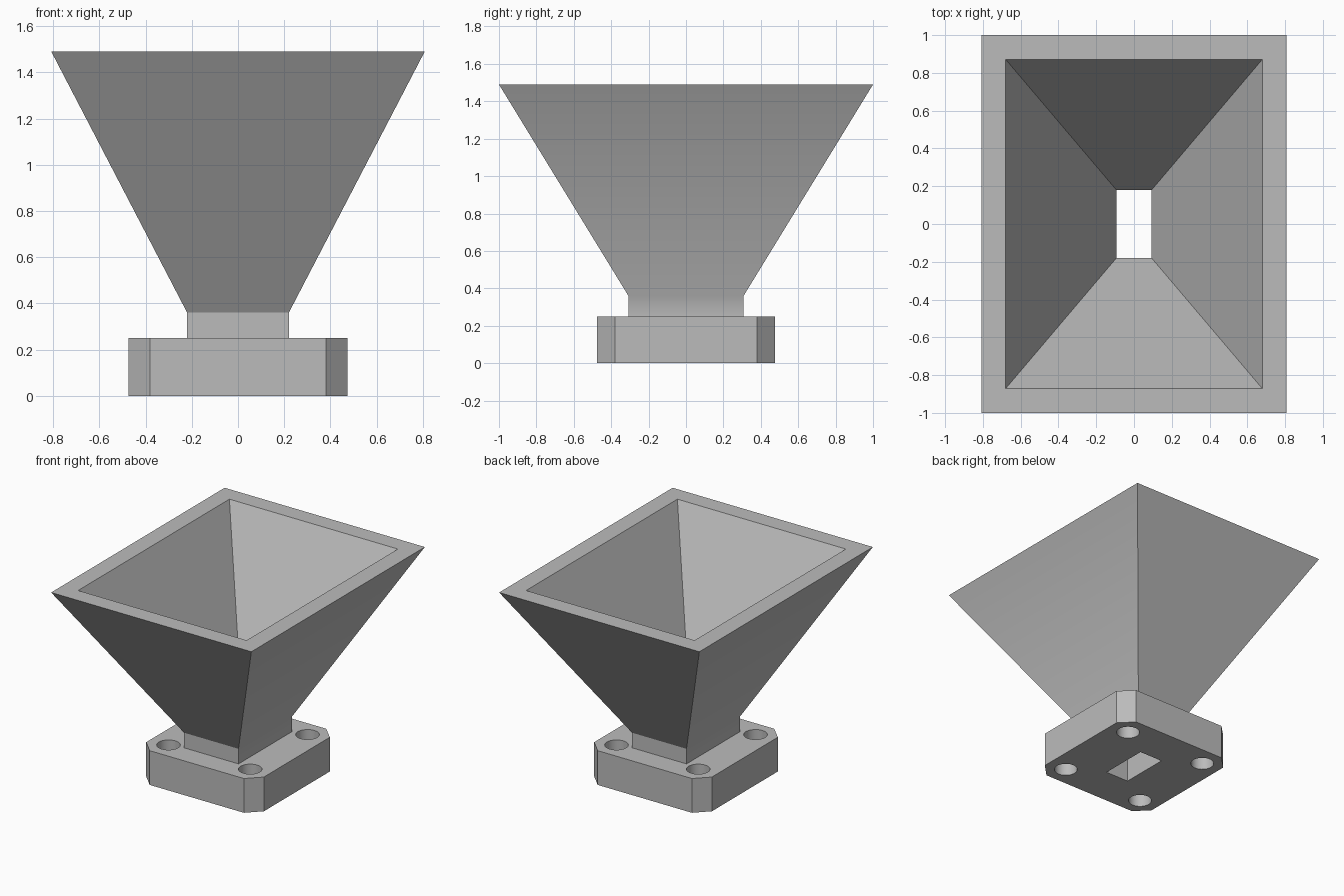
import bpy
import bmesh
from math import radians

if "Cube" in bpy.data.objects:
    bpy.data.objects.remove(bpy.data.objects["Cube"], do_unlink=True)

# Single grey metal colour
metal = bpy.data.materials.new("grey_metal")
metal.use_nodes = True
metal.diffuse_color = (0.5, 0.5, 0.5, 1)
metal.node_tree.nodes["Principled BSDF"].inputs["Base Color"].default_value = (0.5, 0.5, 0.5, 1)

FLANGE, CHAMFER, FLANGE_TOP = 0.475, 0.095, 0.25
NECK_TOP, MOUTH_TOP = 0.36, 1.49
BORE_X, BORE_Y = 0.093, 0.18


def make_object(name, bm):
    bmesh.ops.recalc_face_normals(bm, faces=bm.faces)
    mesh = bpy.data.meshes.new(name)
    bm.to_mesh(mesh)
    bm.free()
    obj = bpy.data.objects.new(name, mesh)
    bpy.context.collection.objects.link(obj)
    obj.data.materials.append(metal)
    return obj


def select(obj):
    bpy.ops.object.select_all(action='DESELECT')
    obj.select_set(True)
    bpy.context.view_layer.objects.active = obj


def cut(obj, cutter):
    mod = obj.modifiers.new("cut", 'BOOLEAN')
    mod.operation, mod.solver, mod.object = 'DIFFERENCE', 'EXACT', cutter
    select(obj)
    bpy.ops.object.modifier_apply(modifier=mod.name)
    bpy.data.objects.remove(cutter, do_unlink=True)


# Flange: square plate with chamfered vertical corners
bm = bmesh.new()
bmesh.ops.create_cube(bm, size=1)
for v in bm.verts:
    v.co = (v.co.x * 2 * FLANGE, v.co.y * 2 * FLANGE, (v.co.z + 0.5) * FLANGE_TOP)
uprights = [e for e in bm.edges if abs(e.verts[0].co.z - e.verts[1].co.z) > 0.1]
bmesh.ops.bevel(bm, geom=uprights, offset=CHAMFER, segments=1, affect='EDGES')
flange = make_object("flange", bm)

# Bolt holes and rectangular feed opening through the flange
for sx in (-1, 1):
    for sy in (-1, 1):
        bpy.ops.mesh.primitive_cylinder_add(vertices=40, radius=0.078, depth=1,
                                            location=(sx * 0.33, sy * 0.33, 0.1))
        cut(flange, bpy.context.object)
bpy.ops.mesh.primitive_cube_add(size=1, location=(0, 0, 0.1))
bore = bpy.context.object
bore.scale = (2 * BORE_X, 2 * BORE_Y, 1)
cut(flange, bore)

# Horn: rectangular sections lofted up the outside and down the inside
sections = [
    (0.22, 0.308, FLANGE_TOP),
    (0.22, 0.308, NECK_TOP),
    (0.808, 1.0, MOUTH_TOP),
    (0.68, 0.872, MOUTH_TOP),
    (BORE_X, BORE_Y, NECK_TOP),
    (BORE_X, BORE_Y, FLANGE_TOP),
]
bm = bmesh.new()
rings = [[bm.verts.new((sx * x, sy * y, z))
          for sx, sy in ((-1, -1), (1, -1), (1, 1), (-1, 1))]
         for x, y, z in sections]
for low, high in zip(rings, rings[1:]):
    for i in range(4):
        j = (i + 1) % 4
        bm.faces.new((low[i], low[j], high[j], high[i]))
horn = make_object("horn", bm)

# Smooth shading with sharp edges; the inner walls stay flat
for obj in (flange, horn):
    select(obj)
    bpy.ops.object.shade_smooth_by_angle(angle=radians(30))
for face in horn.data.polygons:
    if face.normal.dot((face.center.x, face.center.y, 0)) < 0:
        face.use_smooth = False
for obj in (flange, horn):
    obj.data.materials.clear()
    obj.data.materials.append(metal)
    for face in obj.data.polygons:
        face.material_index = 0
